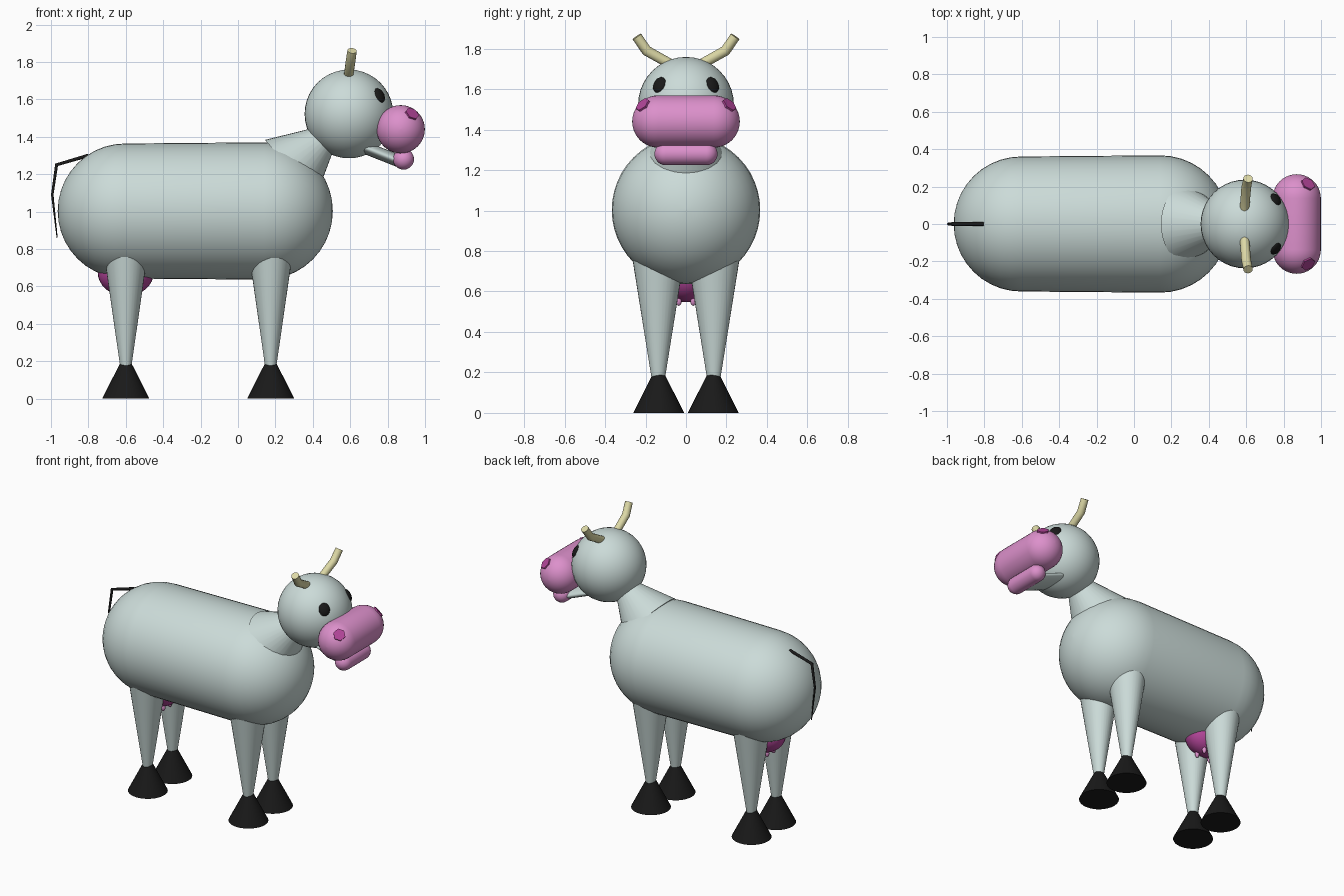
import bpy, bmesh
from math import sin, cos, pi
from mathutils import Vector, Matrix

if "Cube" in bpy.data.objects:
    bpy.data.objects.remove(bpy.data.objects["Cube"])


def material(name, rgb):
    m = bpy.data.materials.new(name)
    m.diffuse_color = (*rgb, 1)
    m.use_nodes = True
    m.node_tree.nodes["Principled BSDF"].inputs["Base Color"].default_value = m.diffuse_color
    return m


HIDE = material("hide", (0.60, 0.71, 0.69))
PINK = material("pink", (0.72, 0.28, 0.60))
MAGENTA = material("magenta", (0.45, 0.06, 0.32))
BLACK = material("black", (0.01, 0.01, 0.01))
BONE = material("bone", (0.72, 0.69, 0.38))


def finish(name, bm, mat, mirror=False, angle=40):
    bmesh.ops.remove_doubles(bm, verts=bm.verts, dist=1e-5)
    bmesh.ops.recalc_face_normals(bm, faces=bm.faces)
    me = bpy.data.meshes.new(name)
    bm.to_mesh(me)
    bm.free()
    me.materials.append(mat)
    ob = bpy.data.objects.new(name, me)
    bpy.context.collection.objects.link(ob)
    bpy.ops.object.select_all(action='DESELECT')
    ob.select_set(True)
    bpy.context.view_layer.objects.active = ob
    bpy.ops.object.shade_smooth_by_angle(angle=angle * pi / 180)
    if mirror:
        mod = ob.modifiers.new("mirror", 'MIRROR')
        mod.use_axis = (False, True, False)
    return ob


def tube(name, pts, radii, mat, segs=32, ref=(0, 1, 0), flat=(1, 1), **kw):
    """Loft of rings along a path; flat scales the two ring axes (ref axis first)."""
    pts = [Vector(p) for p in pts]
    ref = Vector(ref)
    bm = bmesh.new()
    rings = []
    for i, (p, r) in enumerate(zip(pts, radii)):
        t = Vector()
        if i > 0:
            t += (p - pts[i - 1]).normalized()
        if i < len(pts) - 1:
            t += (pts[i + 1] - p).normalized()
        t.normalize()
        u = (ref - t * ref.dot(t)).normalized()
        v = t.cross(u)
        rings.append([bm.verts.new(p + r * (u * flat[0] * cos(2 * pi * k / segs)
                                            + v * flat[1] * sin(2 * pi * k / segs)))
                      for k in range(segs)])
    for a, b in zip(rings, rings[1:]):
        for k in range(segs):
            n = (k + 1) % segs
            bm.faces.new((a[k], a[n], b[n], b[k]))
    bm.faces.new(rings[0])
    bm.faces.new(rings[-1])
    return finish(name, bm, mat, **kw)


def capsule(name, a, b, ra, rb, mat, segs=40, ref=(0, 0, 1), n=10):
    a, b = Vector(a), Vector(b)
    d = (b - a).normalized()
    angles = [pi / 2 * max(i, 0.01) / n for i in range(n + 1)]
    pts = [a - d * ra * cos(t) for t in angles]
    radii = [ra * sin(t) for t in angles]
    pts += [b + d * rb * cos(t) for t in reversed(angles)]
    radii += [rb * sin(t) for t in reversed(angles)]
    return tube(name, pts, radii, mat, segs, ref)


def ball(name, c, size, mat, aim=(0, 0, 1), segs=32, **kw):
    bm = bmesh.new()
    rot = Vector(aim).to_track_quat('Z', 'Y').to_matrix().to_4x4()
    bmesh.ops.create_uvsphere(bm, u_segments=segs, v_segments=segs // 2, radius=1,
                              matrix=Matrix.Translation(c) @ rot @ Matrix.Diagonal((*size, 1)))
    return finish(name, bm, mat, **kw)


# Body, neck and head
capsule("body", (-0.603, 0, 1.003), (0.14, 0, 1.003), 0.361, 0.367, HIDE, 48)
tube("neck", [(0.28, 0, 1.23), (0.5, 0, 1.425)], [0.205, 0.05], HIDE)
ball("head", (0.593, 0, 1.522), (0.237,) * 3, HIDE, segs=40)

# Muzzle, lower lip and flattened jaw
capsule("muzzle", (0.87, -0.137, 1.44), (0.87, 0.137, 1.44), 0.129, 0.129, PINK)
capsule("lower_lip", (0.885, -0.1, 1.28), (0.885, 0.1, 1.28), 0.056, 0.056, PINK, 28)
tube("jaw", [(0.62, 0, 1.365), (0.885, 0, 1.26)], [1, 1], HIDE, flat=(0.12, 0.033))

# Faceted nostrils
n = Vector((0.055, 0.07, 0.075)).normalized()
c = Vector((0.87, 0.137, 1.44))
tube("nostrils", [c + n * 0.09, c + n * 0.133], [0.04, 0.04], MAGENTA, 6, mirror=True, angle=20)

# Eyes
ball("eyes", (0.755, 0.13, 1.62), (0.037, 0.043, 0.02), BLACK,
     aim=(0.165, 0.13, 0.1), segs=20, mirror=True)

# Bent horns
tube("horns", [(0.59, 0.07, 1.72), (0.6, 0.195, 1.79), (0.61, 0.243, 1.86)],
     [0.025, 0.026, 0.025], BONE, 16, ref=(1, 0, 0), mirror=True)

# Legs and hooves
for label, x in (("front", 0.175), ("rear", -0.6)):
    tube(label + "_legs", [(x, 0.137, 0.17), (x, 0.137, 0.8)], [0.033, 0.134],
         HIDE, flat=(1, 0.9), mirror=True)
    tube(label + "_hooves", [(x, 0.135, 0), (x, 0.135, 0.19)], [0.126, 0.03], BLACK, mirror=True)

# Udder with teats
ball("udder", (-0.6, 0, 0.675), (0.15, 0.12, 0.128), MAGENTA)
for label, x in (("front", -0.55), ("rear", -0.65)):
    ball(label + "_teats", (x, 0.035, 0.555), (0.014, 0.014, 0.026), PINK, segs=12, mirror=True)

# Tail
tube("tail", [(-0.8, 0, 1.3), (-0.97, 0, 1.25), (-0.993, 0, 1.09), (-0.967, 0, 0.86)],
     [0.01, 0.01, 0.007, 0.003], BLACK, 10)
